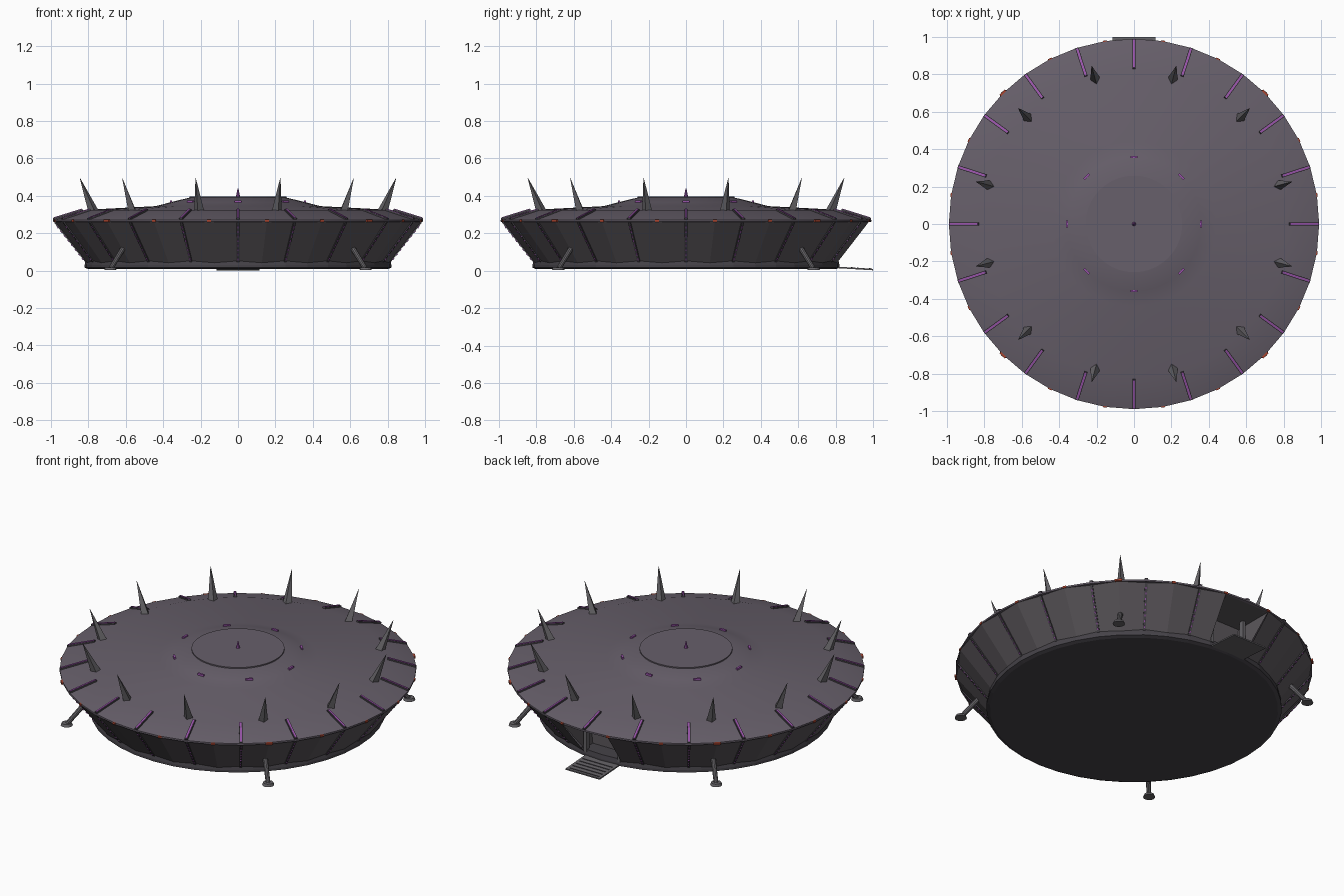
import bpy, bmesh, math
from mathutils import Vector, Matrix

if "Cube" in bpy.data.objects:
    bpy.data.objects.remove(bpy.data.objects["Cube"])


def mat(name, c):
    m = bpy.data.materials.new(name)
    m.diffuse_color = (*c, 1)
    m.use_nodes = True
    m.node_tree.nodes["Principled BSDF"].inputs["Base Color"].default_value = m.diffuse_color
    return m


ROOF = mat("violet grey", (0.135, 0.115, 0.145))
HULL = mat("hull grey", (0.105, 0.095, 0.105))
DARK = mat("dark grey", (0.06, 0.055, 0.065))
METAL = mat("metal grey", (0.13, 0.125, 0.135))
GLOW = mat("purple glow", (0.32, 0.09, 0.40))
RED = mat("red light", (0.40, 0.06, 0.03))


def finish(name, bm, material, smooth=None):
    bmesh.ops.recalc_face_normals(bm, faces=bm.faces)
    me = bpy.data.meshes.new(name)
    bm.to_mesh(me)
    bm.free()
    me.materials.append(material)
    ob = bpy.data.objects.new(name, me)
    bpy.context.collection.objects.link(ob)
    if smooth:
        bpy.ops.object.select_all(action='DESELECT')
        ob.select_set(True)
        bpy.context.view_layer.objects.active = ob
        bpy.ops.object.shade_smooth_by_angle(angle=math.radians(smooth))
    return ob


def polar(r, deg, z):
    a = math.radians(deg)
    return Vector((r * math.cos(a), r * math.sin(a), z))


def lathe(name, profile, n, material, start=0, cap=(True, True), skip=(), smooth=None):
    bm = bmesh.new()
    rings = [[bm.verts.new(polar(r, start + 360 * i / n, z)) for i in range(n)]
             for r, z in profile]
    for a, b in zip(rings, rings[1:]):
        for i in range(n):
            if i not in skip:
                j = (i + 1) % n
                bm.faces.new((a[i], a[j], b[j], b[i]))
    if cap[0]:
        bm.faces.new(rings[0])
    if cap[1]:
        bm.faces.new(rings[-1])
    return finish(name, bm, material, smooth)


def add_bar(bm, p, q, side, w, t):
    """Box running from p to q, width w along side, thickness t."""
    d = q - p
    x = d.normalized()
    y = side.normalized()
    z = x.cross(y)
    rot = Matrix((x, y, z)).transposed().to_4x4()
    m = Matrix.Translation((p + q) / 2) @ rot @ Matrix.Diagonal((d.length, w, t, 1))
    bmesh.ops.create_cube(bm, size=1, matrix=m)


def add_cone(bm, p, q, r1, r2, n):
    d = q - p
    m = Matrix.Translation((p + q) / 2) @ d.to_track_quat('Z', 'Y').to_matrix().to_4x4()
    bmesh.ops.create_cone(bm, cap_ends=True, segments=n, radius1=r1, radius2=r2,
                          depth=d.length, matrix=m)


def tangent(deg):
    return polar(1, deg + 90, 0)


# Saucer body: base plate, flared panels with one left out for the door, roof, cap
lathe("base_plate", [(0.80, 0.008), (0.82, 0.016), (0.82, 0.03), (0.815, 0.055)], 40, DARK)
lathe("hull_panels", [(0.808, 0.03), (0.99, 0.262)], 20, HULL, start=9,
      cap=(False, False), skip=(4,))
lathe("roof", [(0.97, 0.258), (0.99, 0.262), (0.99, 0.272), (0.82, 0.325), (0.44, 0.345),
               (0.36, 0.366), (0.262, 0.39)], 40, ROOF, smooth=25)
lathe("roof_cap", [(0.258, 0.385), (0.258, 0.397)], 40, ROOF)

# Ribs: dark bars with glow strips, on the roof edge and down the hull
ribs, strips, hull_ribs, hull_glow = (bmesh.new() for _ in range(4))
for k in range(20):
    a = 18 * k
    t = tangent(a)
    add_bar(ribs, polar(0.83, a, 0.323), polar(0.988, a, 0.274), t, 0.018, 0.014)
    add_bar(strips, polar(0.835, a, 0.329), polar(0.985, a, 0.282), t, 0.011, 0.006)
    if a != 90:
        add_bar(hull_ribs, polar(0.803, a, 0.04), polar(0.978, a, 0.262), t, 0.014, 0.014)
        for s in range(8):
            f = 0.1 + s * 0.11
            p = polar(0.809 + 0.175 * f, a, 0.035 + 0.222 * f)
            q = polar(0.809 + 0.175 * (f + 0.04), a, 0.035 + 0.222 * (f + 0.04))
            add_bar(hull_glow, p, q, t, 0.006, 0.006)
finish("roof_ribs", ribs, DARK)
finish("roof_glow_strips", strips, GLOW)
finish("hull_ribs", hull_ribs, DARK)
finish("hull_glow_dots", hull_glow, GLOW)

# Red lights around the rim, between the ribs
lights = bmesh.new()
for k in range(20):
    a = 9 + 18 * k
    big = a % 90 == 45
    add_bar(lights, polar(0.98, a, 0.267), polar(0.998 if big else 0.993, a, 0.267),
            tangent(a), 0.04 if big else 0.022, 0.012)
finish("rim_lights", lights, RED)

# Twelve spikes leaning outwards
spikes = bmesh.new()
for k in range(12):
    a = 15 + 30 * k
    add_cone(spikes, polar(0.80, a, 0.315), polar(0.875, a, 0.495), 0.028, 0.001, 4)
finish("roof_spikes", spikes, METAL)

# Small windows around the dome and the central beacon
windows = bmesh.new()
for k in range(8):
    a = 45 * k
    add_bar(windows, polar(0.352, a, 0.369), polar(0.364, a, 0.369), tangent(a), 0.04, 0.014)
finish("dome_windows", windows, GLOW)
beacon = bmesh.new()
add_cone(beacon, Vector((0, 0, 0.395)), Vector((0, 0, 0.44)), 0.011, 0.002, 8)
finish("beacon", beacon, GLOW)

# Landing legs with round feet
legs, feet = bmesh.new(), bmesh.new()
for a in (45, 135, 225, 315):
    add_cone(legs, polar(0.855, a, 0.135), polar(0.962, a, 0.012), 0.015, 0.013, 10)
    add_cone(feet, polar(0.965, a, 0.003), polar(0.965, a, 0.018), 0.034, 0.028, 14)
finish("landing_legs", legs, METAL)
finish("landing_feet", feet, METAL)

# Door recess at the back: back wall, ceiling and two side walls
recess = bmesh.new()
lo, hi, back = 0.05, 0.258, 0.72
sides = []
for s in (-1, 1):
    pts = [(s * 0.126, back, lo), (s * 0.126, 0.80, lo), (s * 0.152, 0.975, hi),
           (s * 0.152, back, hi)]
    vs = [recess.verts.new(p) for p in pts]
    recess.faces.new(vs)
    sides.append(vs)
l, r = sides
recess.faces.new((l[0], r[0], r[3], l[3]))
recess.faces.new((l[3], l[2], r[2], r[3]))
finish("door_recess", recess, HULL)

# Door posts and the boarding ramp with treads
posts = bmesh.new()
for s in (-1, 1):
    add_bar(posts, Vector((s * 0.115, 0.80, 0.04)), Vector((s * 0.115, 0.80, 0.26)),
            Vector((1, 0, 0)), 0.02, 0.03)
finish("door_posts", posts, METAL)
ramp, treads = bmesh.new(), bmesh.new()
X = Vector((1, 0, 0))
add_bar(ramp, Vector((0, 0.80, 0.018)), Vector((0, 1.0, 0.006)), X, 0.23, 0.008)
for k in range(5):
    y = 0.85 + 0.032 * k
    z = 0.022 - (y - 0.80) * 0.06
    add_bar(treads, Vector((0, y, z)), Vector((0, y + 0.008, z)), X, 0.2, 0.004)
finish("ramp", ramp, METAL)
finish("ramp_treads", treads, DARK)
